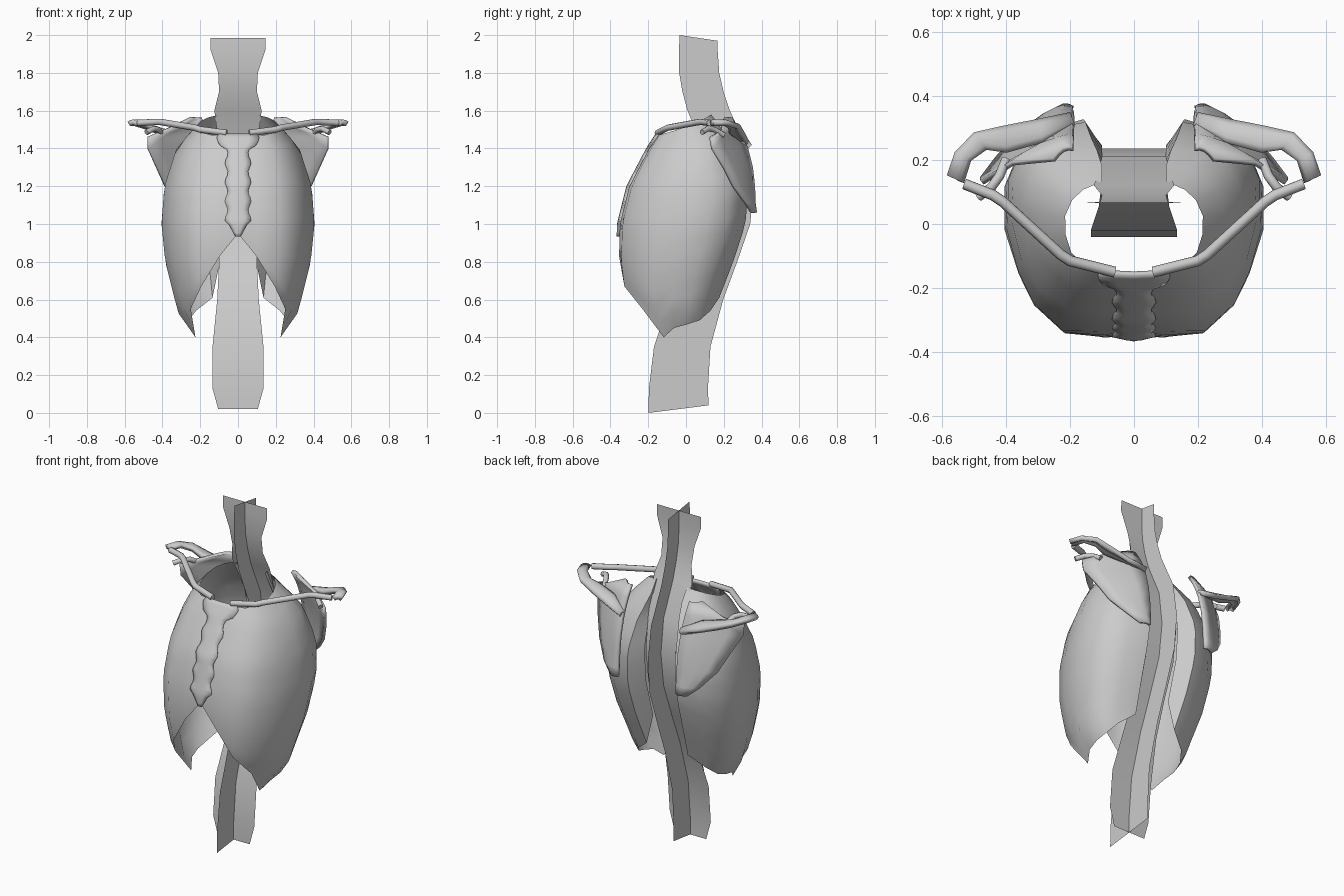
import bpy, bmesh, math
from mathutils import Vector

if "Cube" in bpy.data.objects:
    bpy.data.objects.remove(bpy.data.objects["Cube"])

grey = (.6, .6, .6, 1)
bone = bpy.data.materials.new("bone_grey")
bone.use_nodes = True
bone.diffuse_color = grey
bone.node_tree.nodes["Principled BSDF"].inputs["Base Color"].default_value = grey


def finish(name, data, mirror=False, thick=0):
    """Place the part, colour it, then thicken and mirror it if asked."""
    part = bpy.data.objects.new(name, data)
    bpy.context.collection.objects.link(part)
    part.data.materials.append(bone)
    if thick:
        modifier = part.modifiers.new("thickness", 'SOLIDIFY')
        modifier.thickness = thick
        modifier.offset = 0
    if mirror:
        part.modifiers.new("mirror", 'MIRROR')
    return part


def loft(name, rows, mirror=False, thick=0):
    """Skin a grid of points, row by row."""
    bm = bmesh.new()
    grid = [[bm.verts.new(point) for point in row] for row in rows]
    for lower, upper in zip(grid, grid[1:]):
        for i in range(len(lower) - 1):
            bm.faces.new((lower[i], lower[i + 1], upper[i + 1], upper[i]))
    bmesh.ops.recalc_face_normals(bm, faces=bm.faces)
    mesh = bpy.data.meshes.new(name)
    bm.to_mesh(mesh)
    bm.free()
    part = finish(name, mesh, mirror, thick)
    bpy.ops.object.select_all(action='DESELECT')
    part.select_set(True)
    bpy.context.view_layer.objects.active = part
    bpy.ops.object.shade_smooth_by_angle(angle=math.radians(45))


def bowed(start, end, bow):
    """Points from start to end, bowed sideways in the middle."""
    start, end, bow = Vector(start), Vector(end), Vector(bow)
    steps = [i / 4 for i in range(5)]
    return [start.lerp(end, t) + bow * math.sin(math.pi * t) for t in steps]


def tube(name, radius, points):
    """Rounded bone along a path, mirrored."""
    curve = bpy.data.curves.new(name, 'CURVE')
    curve.dimensions = '3D'
    curve.bevel_depth = radius
    curve.bevel_resolution = 2
    curve.use_fill_caps = True
    spline = curve.splines.new('POLY')
    spline.points.add(len(points) - 1)
    spline.use_smooth = True
    for place, point in zip(spline.points, points):
        place.co = (*point, 1)
    finish(name, curve, mirror=True)


# Rib cage sizes by height: z, half width, front y, back y
SIZES = [(.4, .25, -.22, .12), (.46, .26, -.25, .12), (.51, .31, -.28, .14),
         (.62, .34, -.33, .18), (.8, .385, -.355, .25), (1, .405, -.35, .315),
         (1.2, .39, -.3, .33), (1.4, .325, -.195, .26), (1.5, .24, -.13, .19),
         (1.6, .14, -.1, .12)]


def cage_size(z):
    """Half width, front y and back y of the rib cage at a height."""
    for lower, upper in zip(SIZES, SIZES[1:]):
        if z <= upper[0]:
            break
    t = (z - lower[0]) / (upper[0] - lower[0])
    return [p + (q - p) * t for p, q in zip(lower[1:], upper[1:])]


# Rib cage columns from breastbone to spine: side, depth, bottom z
COLUMNS = [(0, -1, .95), (.25, -1, .83), (.55, -.96, .67), (.78, -.7, .55),
           (.9, -.4, .4), (1, 0, .45), (1, .4, .47), (.9, .7, .49),
           (.7, .9, .54), (.4, 1, .61), (.25, .74, .78)]
STEPS = 14
cage = []
for step in range(STEPS + 1):
    row = []
    for side, depth, bottom in COLUMNS:
        # The rim rises from the breastbone to the spine
        top = 1.525 + .055 * depth
        z = bottom + (top - bottom) * step / STEPS
        width, front, back = cage_size(z)
        x = side * width
        if depth > .7 and side < .5:
            x = max(x, .1)
        row.append((x, (front + back) / 2 + depth * (back - front) / 2, z))
    cage.append(row)
loft("rib_cage", cage, mirror=True)

# Breastbone: wide head, wavy body and pointed tip, hugging the cage
sternum = []
for step in range(28):
    z = 1.475 - step * .02
    half = .06 + .008 * math.cos((z - 1.22) * 63)
    if z > 1.4:
        half = .115 - abs(z - 1.45) * .6
    elif z < 1:
        half = (z - .92) * .6
    y = cage_size(z)[1]
    sternum.append(bowed((-half, y, z), (half, y, z), (0, -.008, 0)))
loft("breastbone", sternum, thick=.015)

# Spine as two crossed strips: z, middle y, half width
SPINE = [(.02, -.04, .105), (.13, -.04, .135), (.35, -.02, .135), (.6, .055, .11),
         (.8, .135, .1), (1, .21, .1), (1.2, .235, .1), (1.4, .21, .1),
         (1.6, .12, .125), (1.7, .09, .1), (1.8, .07, .105), (1.92, .065, .145),
         (1.985, .067, .145)]
loft("spine_cross_strip", [[(-half, y, z), (half, y, z)] for z, y, half in SPINE])
middle = []
for z, y, half in SPINE:
    # The strip narrows upward and its end cuts are slanted
    deep = .16 - .03 * z
    slant = .02 if z < .1 else -.015 if z > 1.95 else 0
    middle.append([(0, y - deep, z - slant), (0, y, z), (0, y + deep, z + slant)])
loft("spine_middle_strip", middle)

# Shoulder blade: outer edge, with the inner edge following a bend
OUTER = [(.25, .2, 1.56), (.38, .19, 1.5), (.475, .13, 1.46), (.475, .14, 1.4),
         (.43, .2, 1.3), (.385, .25, 1.2), (.31, .315, 1.11), (.25, .345, 1.06)]
loft("shoulder_blade",
     [bowed((.19, .36 - (z - 1.06) ** 3, z), (x, y, z), (0, .015, 0)) for x, y, z in OUTER],
     mirror=True, thick=.018)

# Shelf across the back of the blade out to the shoulder tip: front edge, back edge
SHELF = [((.19, .31, 1.42), (.2, .34, 1.41)), ((.29, .255, 1.47), (.3, .32, 1.44)),
         ((.4, .225, 1.49), (.41, .3, 1.48)), ((.465, .235, 1.51), (.5, .28, 1.515)),
         ((.515, .2, 1.53), (.555, .22, 1.53)), ((.537, .13, 1.53), (.578, .15, 1.53))]
loft("blade_shelf", [bowed(front, back, (0, 0, .01)) for front, back in SHELF],
     mirror=True, thick=.026)

# Hook of the blade and the collarbone
tube("blade_hook", .015, [(.4, .2, 1.47), (.42, .15, 1.5), (.445, .115, 1.505),
                          (.485, .085, 1.485)])
tube("collarbone", .017, [(.06, -.15, 1.482), (.2, -.115, 1.5), (.23, -.095, 1.51),
                          (.41, .07, 1.54), (.44, .09, 1.54), (.53, .125, 1.535)])
